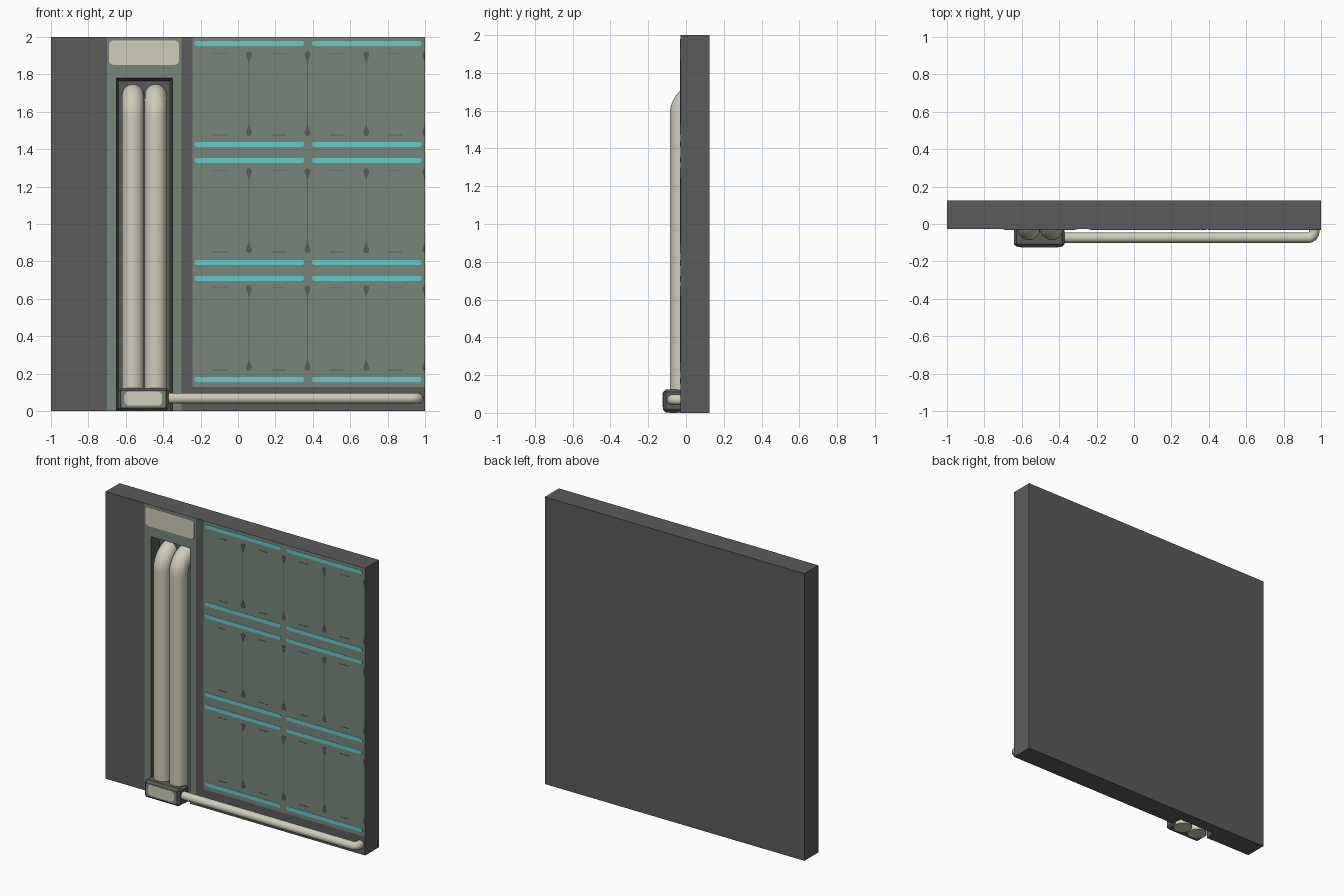
import bpy, bmesh, math
from mathutils import Vector

if "Cube" in bpy.data.objects:
    bpy.data.objects.remove(bpy.data.objects["Cube"])


def material(name, rgb):
    m = bpy.data.materials.new(name)
    m.diffuse_color = (*rgb, 1)
    m.use_nodes = True
    m.node_tree.nodes["Principled BSDF"].inputs["Base Color"].default_value = m.diffuse_color
    return m


DARK = material("dark_grey", (0.105, 0.105, 0.105))
GREEN = material("grey_green", (0.185, 0.24, 0.195))
CREAM = material("cream", (0.62, 0.605, 0.48))
CYAN = material("cyan", (0.13, 0.60, 0.60))
WALL = -0.028  # front of the bare wall


def finish(name, bm, mat, smooth=False):
    bmesh.ops.recalc_face_normals(bm, faces=bm.faces)
    me = bpy.data.meshes.new(name)
    bm.to_mesh(me)
    bm.free()
    me.materials.append(mat)
    ob = bpy.data.objects.new(name, me)
    bpy.context.collection.objects.link(ob)
    if smooth:
        bpy.ops.object.select_all(action='DESELECT')
        ob.select_set(True)
        bpy.context.view_layer.objects.active = ob
        bpy.ops.object.shade_smooth_by_angle(angle=math.radians(40))
    return ob


def plate(name, outlines, front, back, mat):
    """Extrude flat x/z outlines along y."""
    bm = bmesh.new()
    for pts in outlines:
        a = [bm.verts.new((x, front, z)) for x, z in pts]
        b = [bm.verts.new((x, back, z)) for x, z in pts]
        bm.faces.new(a)
        bm.faces.new(b[::-1])
        for i in range(len(pts)):
            j = (i + 1) % len(pts)
            bm.faces.new((a[i], b[i], b[j], a[j]))
    return finish(name, bm, mat)


def rect(x0, x1, z0, z1):
    return [(x0, z0), (x1, z0), (x1, z1), (x0, z1)]


def rounded(x0, x1, z0, z1, r, n=5):
    pts = []
    for k, (cx, cz) in enumerate([(x1 - r, z1 - r), (x0 + r, z1 - r),
                                  (x0 + r, z0 + r), (x1 - r, z0 + r)]):
        for i in range(n + 1):
            a = math.pi / 2 * (k + i / n)
            pts.append((cx + r * math.cos(a), cz + r * math.sin(a)))
    return pts


def tube(name, path, side, radius, mat, n=32):
    """Sweep a circle along a path lying in the plane normal to side."""
    bm = bmesh.new()
    path = [Vector(p) for p in path]
    u = Vector(side)
    rings = []
    for i, p in enumerate(path):
        t = (path[min(i + 1, len(path) - 1)] - path[max(i - 1, 0)]).normalized()
        v = t.cross(u)
        rings.append([bm.verts.new(p + radius * (u * math.cos(a) + v * math.sin(a)))
                      for a in (2 * math.pi * k / n for k in range(n))])
    for r, s in zip(rings, rings[1:]):
        for k in range(n):
            bm.faces.new((r[k], r[(k + 1) % n], s[(k + 1) % n], s[k]))
    bm.faces.new(rings[0])
    bm.faces.new(rings[-1])
    return finish(name, bm, mat, True)


# wall slab with a tapered pipe recess, open at the bottom
wall = plate("wall", [rect(-1, 1, 0, 2)], WALL, 0.125, DARK)
bm = bmesh.new()
f = [bm.verts.new((x, -0.06, z)) for x, z in rect(-0.657, -0.343, -0.1, 1.785)]
b = [bm.verts.new((x, 0.045, z)) for x, z in rect(-0.637, -0.363, -0.1, 1.765)]
bm.faces.new(f)
bm.faces.new(b)
for i in range(4):
    bm.faces.new((f[i], f[(i + 1) % 4], b[(i + 1) % 4], b[i]))
cutter = finish("recess_cutter", bm, DARK)
mod = wall.modifiers.new("recess", 'BOOLEAN')
mod.operation = 'DIFFERENCE'
mod.solver = 'EXACT'
mod.object = cutter
bpy.context.view_layer.objects.active = wall
wall.select_set(True)
bpy.ops.object.modifier_apply(modifier=mod.name)
bpy.data.objects.remove(cutter)

# painted surround of the recess, and the large panel
plate("recess_surround", [[(-0.70, 0), (-0.65, 0), (-0.65, 1.78), (-0.35, 1.78),
                           (-0.35, 0), (-0.303, 0), (-0.303, 2), (-0.70, 2)]],
      WALL - 0.002, WALL + 0.002, GREEN)
plate("wall_panel", [rect(-0.243, 1, 0.13, 2)], WALL - 0.002, WALL + 0.002, GREEN)
plate("top_label_plate", [rounded(-0.69, -0.315, 1.85, 1.98, 0.025)],
      WALL - 0.004, WALL, CREAM)

# glowing strips
plate("light_strips",
      [rounded(x, x + 0.585, z - 0.0135, z + 0.0135, 0.013)
       for z in (1.965, 1.425, 1.34, 0.795, 0.71, 0.17) for x in (-0.232, 0.395)],
      WALL - 0.004, WALL, CYAN)


# panel grooves: vertical lines with teardrop ends, and short dashes
def drop(x, z_end, direction):
    r = 0.016
    pts = [(x + r * math.cos(a), z_end - direction * (r - r * math.sin(a)))
           for a in (math.pi * (k / 8 * 1.2 - 0.1) for k in range(9))]
    pts += [(x - 0.003, z_end - direction * 0.055), (x + 0.003, z_end - direction * 0.055)]
    return [(min(px, 1), pz) for px, pz in pts]


drops, lines, dashes = [], [], []
for top, bottom in ((1.922, 1.47), (1.298, 0.845), (0.673, 0.215)):
    for x in (0.058, 0.371, 0.685, 0.999):
        drops += [drop(x, top, 1), drop(x, bottom, -1)]
        if x < 0.9:
            lines.append(rect(x - 0.0025, x + 0.0025, bottom + 0.055, top - 0.055))
    for x in (-0.133, 0.18, 0.492, 0.805):
        for z in (top - 0.013, bottom + 0.005):
            dashes.append(rect(x, x + 0.073, z - 0.002, z + 0.002))
plate("groove_ends", drops, WALL - 0.0035, WALL, DARK)
plate("groove_lines", lines, WALL - 0.0035, WALL, DARK)
plate("groove_dashes", dashes, WALL - 0.0035, WALL, DARK)

# two thick pipes that bend back into the recess
for name, x in (("left_pipe", -0.561), ("right_pipe", -0.439)):
    R, y, z = 0.112, -0.026, 1.58
    arc = [(x, y + R - R * math.cos(a), z + R * math.sin(a))
           for a in (math.pi / 2 * k / 14 for k in range(15))]
    tube(name, [(x, y, 0)] + [(x, y, z - 0.02)] + arc, (1, 0, 0), 0.0595, CREAM)

# thin pipe along the floor that turns into the wall
R, y, x, z = 0.032, -0.073, 0.93, 0.069
arc = [(x + R * math.sin(a), y + R - R * math.cos(a), z)
       for a in (math.pi / 2 * k / 10 for k in range(11))]
tube("floor_pipe", [(-0.40, y, z), (x - 0.01, y, z)] + arc + [(x + R, 0, z)],
     (0, 0, 1), 0.028, CREAM)

# junction box with bevelled edges and a label
bm = bmesh.new()
bmesh.ops.create_cube(bm, size=1)
for v in bm.verts:
    v.co = (-0.506 + v.co.x * 0.272, -0.0745 + v.co.y * 0.093, 0.0635 + v.co.z * 0.121)
front_edges = [e for e in bm.edges if min(v.co.y for v in e.verts) < -0.1]
bmesh.ops.bevel(bm, geom=front_edges, offset=0.014, segments=1, affect='EDGES')
finish("junction_box", bm, DARK)
plate("box_face", [rounded(-0.622, -0.388, 0.019, 0.109, 0.012)], -0.123, -0.118, GREEN)
plate("box_label", [rounded(-0.605, -0.406, 0.03, 0.105, 0.022)], -0.125, -0.12, CREAM)
